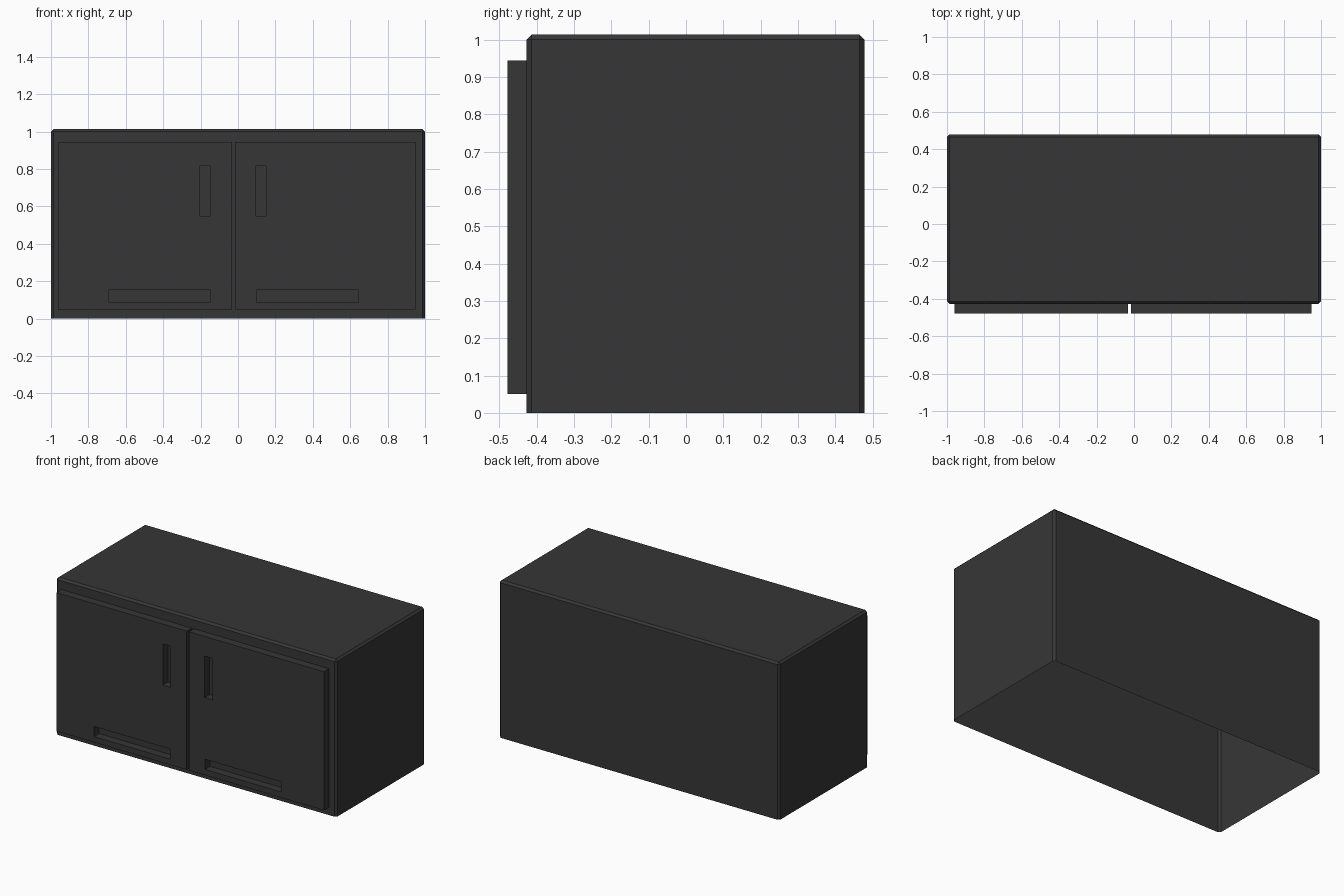
import bpy, bmesh

if "Cube" in bpy.data.objects:
    bpy.data.objects.remove(bpy.data.objects["Cube"])

mat = bpy.data.materials.new("charcoal")
mat.diffuse_color = (0.037, 0.037, 0.037, 1)
mat.use_nodes = True
mat.node_tree.nodes["Principled BSDF"].inputs["Base Color"].default_value = mat.diffuse_color

FRONT, BACK, TOP = -0.427, 0.478, 1.013
DOOR_FRONT = -0.478


def finish(bm, name):
    mesh = bpy.data.meshes.new(name)
    bm.to_mesh(mesh)
    bm.free()
    mesh.materials.append(mat)
    bpy.context.collection.objects.link(bpy.data.objects.new(name, mesh))


def make_cabinet():
    # Thin shell, open underneath, with chamfered top and corner edges
    bm = bmesh.new()
    bmesh.ops.create_cube(bm, size=1)
    for v in bm.verts:
        v.co.x *= 2
        v.co.y = BACK if v.co.y > 0 else FRONT
        v.co.z = TOP if v.co.z > 0 else 0
    edges = [e for e in bm.edges if any(v.co.z > 0 for v in e.verts)]
    bmesh.ops.bevel(bm, geom=edges, offset=0.013, segments=1, affect='EDGES')
    bmesh.ops.recalc_face_normals(bm, faces=bm.faces[:])
    bottom = [f for f in bm.faces if all(v.co.z < 1e-4 for v in f.verts)]
    bmesh.ops.delete(bm, geom=bottom, context='FACES')
    finish(bm, "cabinet_body")


def make_door(name, x0, x1, slots):
    # Door panel as a grid of cells; slot cells are left open to the body front
    z0, z1 = 0.05, 0.944
    xs = sorted({x0, x1, *(x for s in slots for x in s[:2])})
    zs = sorted({z0, z1, *(z for s in slots for z in s[2:])})
    bm = bmesh.new()
    grid = {(x, z): bm.verts.new((x, DOOR_FRONT, z)) for x in xs for z in zs}
    for a, b in zip(xs, xs[1:]):
        for c, d in zip(zs, zs[1:]):
            mx, mz = (a + b) / 2, (c + d) / 2
            if any(s[0] < mx < s[1] and s[2] < mz < s[3] for s in slots):
                continue
            bm.faces.new([grid[a, c], grid[b, c], grid[b, d], grid[a, d]])
    # Extrude the rims of the panel and slots back to the cabinet
    rim = [e for e in bm.edges if e.is_boundary]
    new = bmesh.ops.extrude_edge_only(bm, edges=rim)["geom"]
    for v in new:
        if isinstance(v, bmesh.types.BMVert):
            v.co.y = FRONT
    bmesh.ops.recalc_face_normals(bm, faces=bm.faces[:])
    bm.faces.ensure_lookup_table()
    if bm.faces[0].normal.y > 0:
        bmesh.ops.reverse_faces(bm, faces=bm.faces[:])
    finish(bm, name)


make_cabinet()
# Each door has an upright handle slot and a long low slot
make_door("left_door", -0.961, -0.031,
          [(-0.202, -0.147, 0.55, 0.817), (-0.691, -0.149, 0.087, 0.152)])
make_door("right_door", -0.016, 0.948,
          [(0.097, 0.151, 0.55, 0.817), (0.1, 0.643, 0.087, 0.152)])
